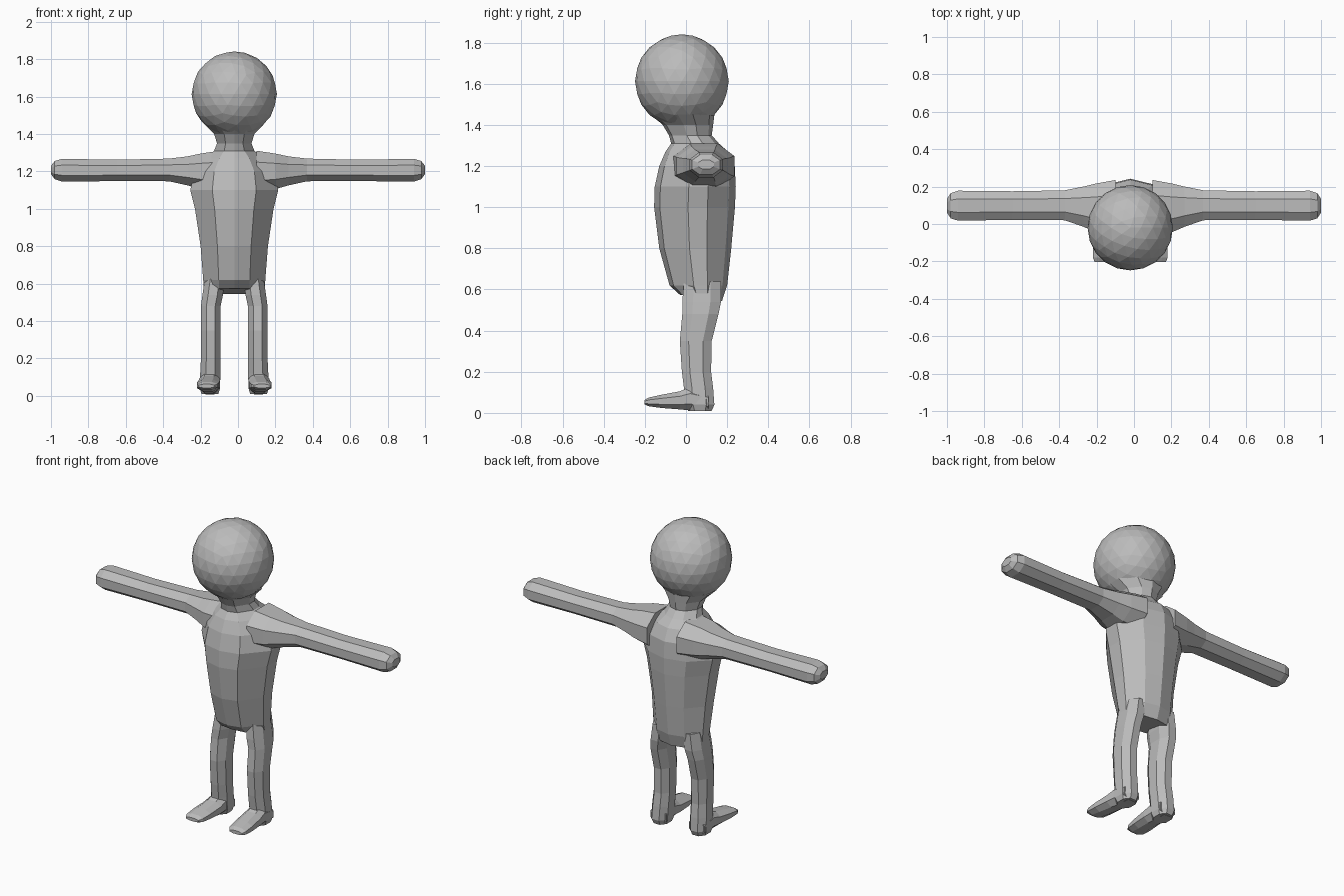
import bpy, bmesh

if "Cube" in bpy.data.objects:
    bpy.data.objects.remove(bpy.data.objects["Cube"])

CX = -0.02  # centre line of head, torso and legs

grey = bpy.data.materials.new("plain grey")
grey.diffuse_color = (0.5, 0.5, 0.5, 1)
grey.use_nodes = True
grey.node_tree.nodes["Principled BSDF"].inputs["Base Color"].default_value = grey.diffuse_color

OCT = [(1, .45), (.45, 1), (-.45, 1), (-1, .45),
       (-1, -.45), (-.45, -1), (.45, -1), (1, -.45)]


def finish(name, bm):
    bmesh.ops.recalc_face_normals(bm, faces=bm.faces)
    mesh = bpy.data.meshes.new(name)
    bm.to_mesh(mesh)
    bm.free()
    mesh.materials.append(grey)
    obj = bpy.data.objects.new(name, mesh)
    bpy.context.collection.objects.link(obj)
    return obj


def loft(name, rings):
    """Skin equal-length rings of points and cap both ends."""
    bm = bmesh.new()
    loops = [[bm.verts.new(p) for p in ring] for ring in rings]
    n = len(loops[0])
    for a, b in zip(loops, loops[1:]):
        for i in range(n):
            j = (i + 1) % n
            bm.faces.new((a[i], a[j], b[j], b[i]))
    bm.faces.new(loops[0])
    bm.faces.new(loops[-1])
    return finish(name, bm)


def octagon(u0, u1, v0, v1):
    return [((u0 + u1) / 2 + a * (u1 - u0) / 2,
             (v0 + v1) / 2 + b * (v1 - v0) / 2) for a, b in OCT]


def torso_ring(z, w, front, back, tilt=0):
    d = back - front
    half = [(.5 * w, front + .07 * d), (w, front + .42 * d),
            (w, front + .66 * d), (.55 * w, back - .08 * d)]
    pts = [(0, front)] + half + [(0, back)] + [(-x, y) for x, y in half[::-1]]
    return [(CX + x, y, z - tilt * y) for x, y in pts]


# Head
bm = bmesh.new()
bmesh.ops.create_icosphere(bm, subdivisions=3, radius=0.228)
bmesh.ops.translate(bm, verts=bm.verts, vec=(CX, -0.02, 1.613))
finish("head", bm)

# Torso and neck: height, half width, front y, back y
loft("torso_and_neck", [torso_ring(*r) for r in [
    (.57, .163, -.03, .175, .15), (.62, .166, -.08, .2), (.80, .18, -.13, .22),
    (1.0, .21, -.155, .238), (1.10, .235, -.152, .242), (1.2, .215, -.13, .237),
    (1.27, .16, -.10, .205), (1.31, .108, -.072, .16), (1.35, .092, -.083, .125),
    (1.40, .108, -.113, .132), (1.45, .158, -.168, .138)]])

for s, side in ((-1, "left"), (1, "right")):
    # Arm flaring into the shoulder: x, back and front y, bottom and top z
    loft(side + "_arm", [[(s * x, y, z) for y, z in octagon(*r)] for x, *r in [
        (.10, -.06, .235, 1.09, 1.31), (.20, -.045, .217, 1.105, 1.295),
        (.27, -.015, .20, 1.125, 1.28), (.37, .02, .18, 1.147, 1.268),
        (.65, .022, .175, 1.148, 1.262), (.94, .018, .178, 1.145, 1.267),
        (.98, .03, .165, 1.158, 1.255), (1.0, .06, .135, 1.185, 1.23)]])

    # Leg: z, inner and outer x, front and back y
    loft(side + "_leg", [[(CX + s * x, y, z) for x, y in octagon(*r)] for z, *r in [
        (.64, .05, .155, -.01, .17), (.54, .06, .170, -.018, .17),
        (.48, .073, .178, -.018, .158), (.35, .073, .178, -.03, .125),
        (.20, .073, .178, -.02, .122), (.12, .074, .182, -.01, .132),
        (.04, .076, .185, -.005, .138), (.01, .085, .175, .01, .125)]])

    # Foot: y, inner and outer x, bottom and top z
    loft(side + "_foot", [[(CX + s * x, y, z) for x, z in octagon(*r)] for y, *r in [
        (.11, .078, .182, .008, .10), (.02, .078, .186, .012, .125),
        (-.03, .076, .192, .017, .105), (-.12, .082, .20, .024, .088),
        (-.18, .09, .20, .032, .075), (-.203, .105, .19, .042, .062)]])
